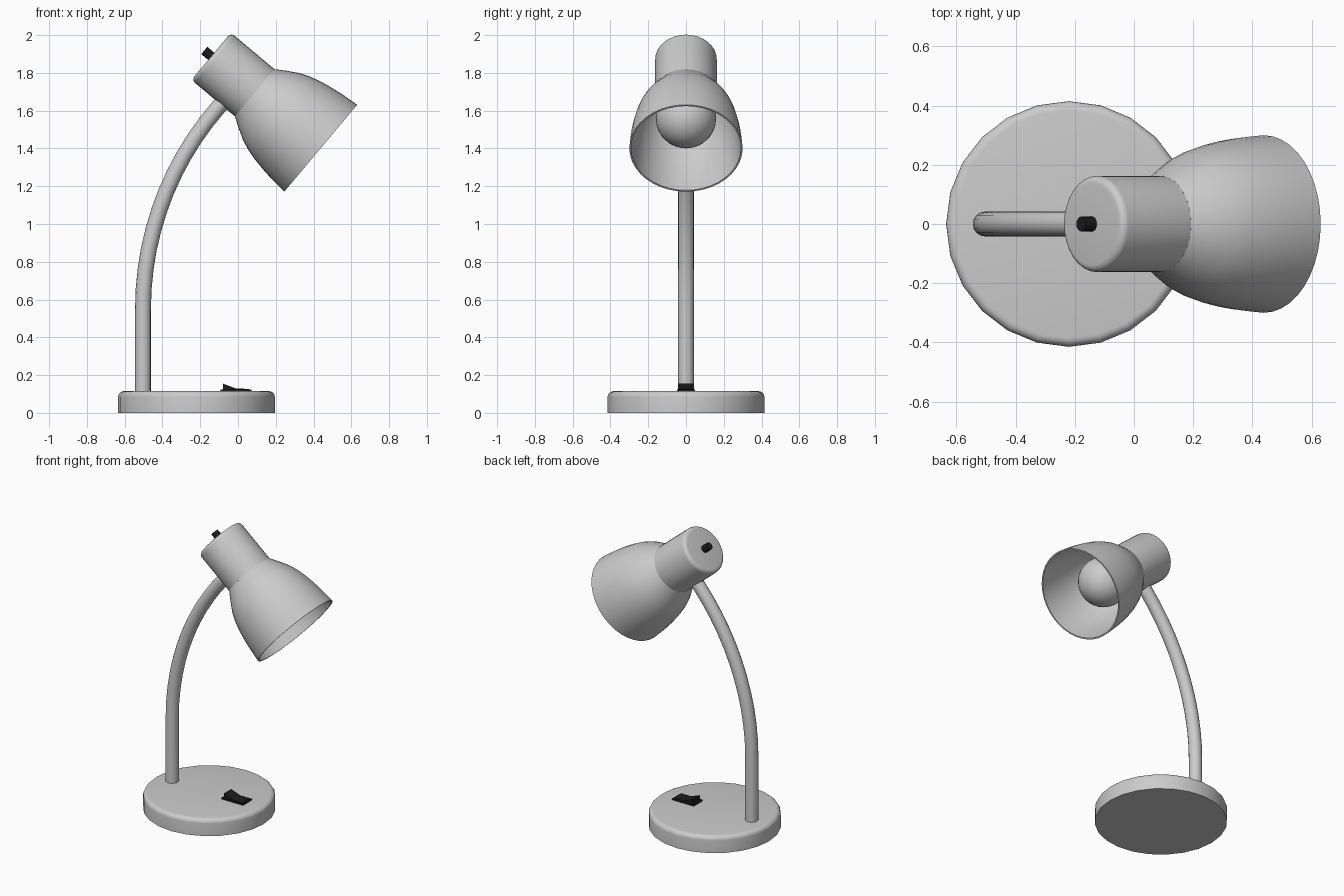
import bpy, bmesh, math
from mathutils import Matrix, Vector

if "Cube" in bpy.data.objects:
    bpy.data.objects.remove(bpy.data.objects["Cube"])


def material(name, rgb):
    m = bpy.data.materials.new(name)
    m.diffuse_color = (*rgb, 1)
    m.use_nodes = True
    m.node_tree.nodes["Principled BSDF"].inputs["Base Color"].default_value = m.diffuse_color
    return m


GREY = material("light_grey", (0.6, 0.6, 0.6))
BLACK = material("black", (0.012, 0.012, 0.012))


def finish(bm, name, mat, matrix=Matrix(), angle=35):
    bmesh.ops.recalc_face_normals(bm, faces=bm.faces)
    bm.transform(matrix)
    me = bpy.data.meshes.new(name)
    bm.to_mesh(me)
    bm.free()
    ob = bpy.data.objects.new(name, me)
    bpy.context.collection.objects.link(ob)
    me.materials.append(mat)
    bpy.ops.object.select_all(action='DESELECT')
    ob.select_set(True)
    bpy.context.view_layer.objects.active = ob
    bpy.ops.object.shade_smooth_by_angle(angle=math.radians(angle))
    return ob


def lathe(name, profile, n, mat, matrix=Matrix(), closed=False):
    """Revolve (radius, height) points about z; open ends are capped."""
    bm = bmesh.new()
    rings = [[bm.verts.new((r * math.cos(2 * math.pi * i / n),
                            r * math.sin(2 * math.pi * i / n), z))
              for i in range(n)] for r, z in profile]
    pairs = list(zip(rings, rings[1:]))
    if closed:
        pairs.append((rings[-1], rings[0]))
    for a, b in pairs:
        for i in range(n):
            j = (i + 1) % n
            bm.faces.new((a[i], a[j], b[j], b[i]))
    if not closed:
        bm.faces.new(rings[0])
        bm.faces.new(rings[-1])
    return finish(bm, name, mat, matrix)


def extrude_y(name, outline, half, mat):
    """Prism from an (x, z) outline, spanning y = -half..half."""
    bm = bmesh.new()
    f = bm.faces.new([bm.verts.new((x, -half, z)) for x, z in outline])
    ext = bmesh.ops.extrude_face_region(bm, geom=[f])["geom"]
    bmesh.ops.translate(bm, vec=(0, 2 * half, 0),
                        verts=[v for v in ext if isinstance(v, bmesh.types.BMVert)])
    return finish(bm, name, mat, angle=20)


def rounded(r, z, b, s):
    """Quarter-round edge ending at height z; s is the direction of z."""
    return [(r - b + b * math.cos(a), z + s * b * (math.sin(a) - 1))
            for a in [math.pi / 2 * k / 5 for k in range(6)]]


# Base disc
lathe("base", [(0.415, 0)] + rounded(0.415, 0.115, 0.03, 1), 24, GREY,
      Matrix.Translation((-0.22, 0, 0)))

# Bent stem: straight lower part, then an arc into the head
R, z0, x0 = 1.63, 0.55, -0.503
pts = [(x0, 0.1)] + [(x0 + R * (1 - math.cos(a)), z0 + R * math.sin(a))
                     for a in [math.radians(45) * k / 12 for k in range(13)]]
bm = bmesh.new()
rings = []
for k, (x, z) in enumerate(pts):
    a = math.radians(45) * max(0, k - 1) / 12
    side = Vector((math.cos(a), 0, -math.sin(a)))
    rings.append([bm.verts.new(Vector((x, 0, z)) + 0.042 * (
        side * math.cos(t) + Vector((0, 1, 0)) * math.sin(t)))
        for t in [2 * math.pi * i / 16 for i in range(16)]])
for a, b in zip(rings, rings[1:]):
    for i in range(16):
        bm.faces.new((a[i], a[i - 1], b[i - 1], b[i]))
bm.faces.new(rings[0])
bm.faces.new(rings[-1])
finish(bm, "stem", GREY)

# Tilted head frame: local z runs from the socket towards the shade rim
HEAD = Matrix.Translation((0.088, 0, 1.695)) @ Matrix.Rotation(math.radians(130), 4, 'Y')

# Socket housing
lathe("socket", [(0.163, 0)] + rounded(0.163, -0.3, 0.025, -1), 32, GREY, HEAD)

# Thin bell shade with inner wall
outer = [(0.163, 0), (0.199, 0.057), (0.233, 0.117), (0.254, 0.17), (0.269, 0.225),
         (0.281, 0.285), (0.290, 0.347), (0.296, 0.405), (0.300, 0.457)]
inner = [(r - 0.009, z + 0.002 * (z < 0.4)) for r, z in reversed(outer)]
lathe("shade", outer + inner, 40, GREY, HEAD, closed=True)

# Bulb
bm = bmesh.new()
bmesh.ops.create_uvsphere(bm, u_segments=32, v_segments=16, radius=0.16)
finish(bm, "bulb", GREY, HEAD @ Matrix.Translation((0, 0, 0.21)))

# Knob on the socket end
lathe("socket_knob", [(0.025, -0.29), (0.025, -0.348)], 16, BLACK, HEAD)

# Rocker switch on the base
extrude_y("switch_frame", [(-0.093, 0.11), (0.072, 0.11), (0.072, 0.125), (-0.093, 0.125)],
          0.048, BLACK)
extrude_y("switch_rocker", [(-0.078, 0.12), (0.058, 0.12), (0.058, 0.127), (-0.01, 0.129),
                            (-0.08, 0.155)], 0.04, BLACK)
